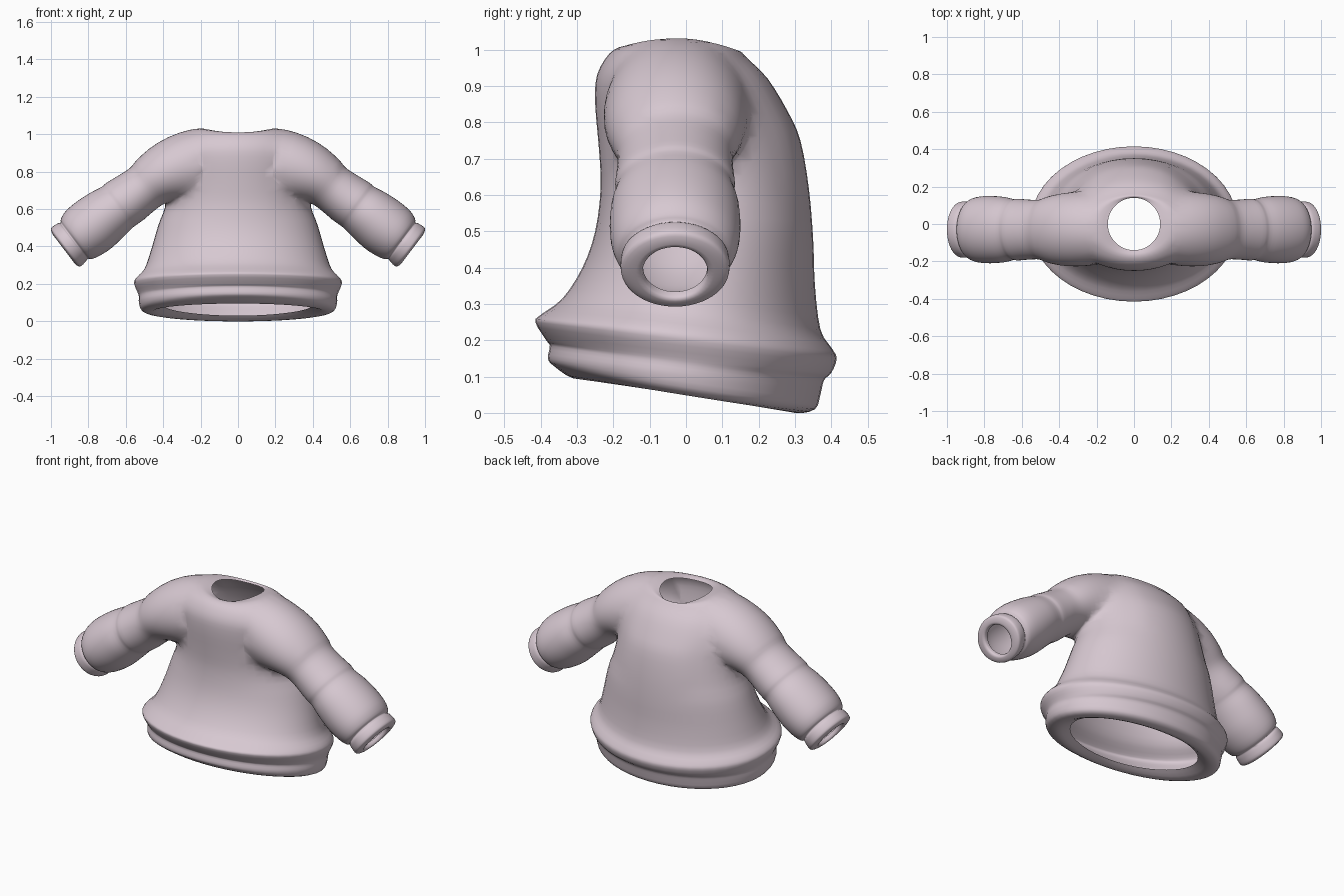
import bpy
import bmesh
from math import sin, cos, pi
from mathutils import Vector

SIDES = 48
STEPS = 3

cube = bpy.data.objects.get("Cube")
if cube:
    bpy.data.objects.remove(cube, do_unlink=True)

wool = bpy.data.materials.new("pale pink wool")
wool.use_nodes = True
wool.diffuse_color = (0.68, 0.58, 0.64, 1)
wool.node_tree.nodes["Principled BSDF"].inputs["Base Color"].default_value = wool.diffuse_color


def refine(rows):
    """Insert smooth in-between rows (Catmull-Rom) along a list of ring settings."""
    result = []
    last = len(rows) - 1
    for i in range(last):
        a, b, c, d = (Vector(rows[min(max(k, 0), last)]) for k in range(i - 1, i + 3))
        for s in range(STEPS):
            t = s / STEPS
            result.append(b + 0.5 * t * ((c - a) + t * ((2 * a - 5 * b + 4 * c - d)
                          + t * (3 * (b - c) + d - a))))
    return result + [Vector(rows[last])]


def loft(name, rows, ring_point):
    """Closed tube through the rings; end caps go in slot 1 so they can be opened later."""
    bm = bmesh.new()
    rings = []
    for row in refine(rows):
        rings.append([bm.verts.new(ring_point(row, 2 * pi * k / SIDES)) for k in range(SIDES)])
    for low, high in zip(rings, rings[1:]):
        for k in range(SIDES):
            n = (k + 1) % SIDES
            bm.faces.new((low[k], low[n], high[n], high[k]))
    for ring in (rings[0], rings[-1]):
        middle = bm.verts.new(sum((v.co for v in ring), Vector()) / SIDES)
        for k in range(SIDES):
            bm.faces.new((ring[k], ring[(k + 1) % SIDES], middle)).material_index = 1
    bmesh.ops.recalc_face_normals(bm, faces=bm.faces)
    mesh = bpy.data.meshes.new(name)
    bm.to_mesh(mesh)
    bm.free()
    mesh.materials.append(wool)
    mesh.materials.append(wool)
    obj = bpy.data.objects.new(name, mesh)
    bpy.context.collection.objects.link(obj)
    return obj


def body_point(row, angle):
    width, front, back, z_front, z_side, z_back = row
    s = sin(angle)
    z = z_side + (z_back - z_front) / 2 * s + ((z_back + z_front) / 2 - z_side) * s * s
    return Vector((width * cos(angle), (front + back) / 2 + (back - front) / 2 * s, z))


def sleeve_point(side):
    def point(row, angle):
        x, z, thick, deep = row
        tilt = 0.65 * min(1, max(0, (x - 0.1) / 0.35))
        lift = thick * sin(angle)
        return Vector((side * (x + lift * sin(tilt)), deep * cos(angle) - 0.03,
                       z + lift * cos(tilt)))
    return point


# Body, hem to neck: half width, front y, back y, then z at front, side and back
body_rows = [
    (.39, -.26, .26, .11, .08, .03),
    (.46, -.31, .30, .095, .05, 0),
    (.515, -.365, .355, .13, .06, .01),
    (.53, -.38, .37, .15, .1, .05),
    (.53, -.375, .38, .185, .13, .09),
    (.535, -.385, .4, .2, .15, .11),
    (.555, -.415, .415, .25, .2, .15),
    (.545, -.4, .4, .27, .23, .18),
    (.5, -.34, .37, .315, .28, .23),
    (.465, -.285, .355, .4, .38, .35),
    (.43, -.25, .35, .5, .5, .48),
    (.39, -.235, .338, .62, .62, .62),
    (.37, -.24, .315, .73, .72, .75),
    (.37, -.25, .28, .85, .82, .83),
    (.36, -.245, .225, .93, .91, .92),
    (.32, -.21, .17, .99, .98, .975),
    (.23, -.17, .15, 1.01, 1.03, .995),
    (.14, -.14, .14, 1, 1.02, .985),
]

# Sleeve, shoulder to cuff: centre x, centre z, half thickness, half depth
sleeve_rows = [
    (.1, .8, .08, .1),
    (.2, .85, .185, .19),
    (.36, .8, .175, .2),
    (.455, .75, .142, .18),
    (.5, .715, .13, .16),
    (.56, .67, .135, .16),
    (.62, .63, .138, .165),
    (.645, .61, .137, .162),
    (.7, .57, .147, .175),
    (.77, .515, .155, .18),
    (.83, .47, .15, .175),
    (.865, .44, .135, .16),
    (.875, .43, .12, .14),
    (.885, .425, .125, .148),
    (.915, .4, .13, .15),
    (.927, .39, .12, .14),
    (.93, .385, .09, .095),
    (.91, .4, .083, .088),
]

sweater = loft("sweater", body_rows, body_point)
sleeves = [loft("sleeve", sleeve_rows, sleeve_point(side)) for side in (-1, 1)]

# Join the sleeves to the body
for sleeve in sleeves:
    join = sweater.modifiers.new("join sleeve", 'BOOLEAN')
    join.operation = 'UNION'
    join.solver = 'EXACT'
    join.object = sleeve
graph = bpy.context.evaluated_depsgraph_get()
joined = bpy.data.meshes.new_from_object(sweater.evaluated_get(graph))
sweater.modifiers.clear()
sweater.data = joined
for sleeve in sleeves:
    bpy.data.objects.remove(sleeve, do_unlink=True)

# Open the neck, hem and cuffs, then soften the shoulder seams
bm = bmesh.new()
bm.from_mesh(joined)
caps = [f for f in bm.faces if f.material_index == 1]
bmesh.ops.delete(bm, geom=caps, context='FACES')
bmesh.ops.remove_doubles(bm, verts=bm.verts, dist=0.004)
seam = [v for v in bm.verts if 0.2 < abs(v.co.x) < 0.52 and v.co.z > 0.55]
for _ in range(6):
    bmesh.ops.smooth_vert(bm, verts=seam, factor=0.5,
                          use_axis_x=True, use_axis_y=True, use_axis_z=True)
for face in bm.faces:
    face.smooth = True
    face.material_index = 0
bm.to_mesh(joined)
bm.free()
joined.materials.clear()
joined.materials.append(wool)
